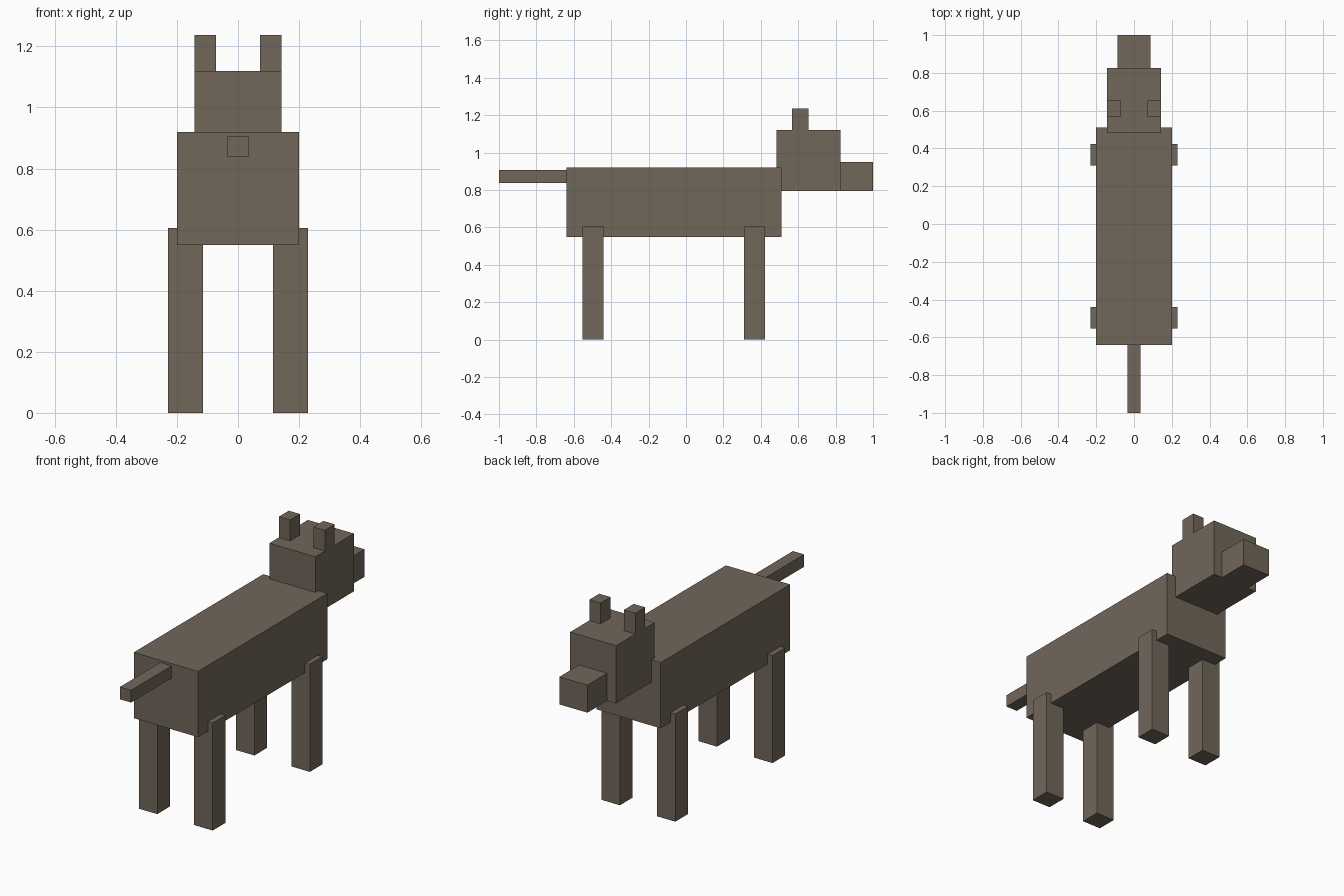
import bpy

if "Cube" in bpy.data.objects:
    bpy.data.objects.remove(bpy.data.objects["Cube"])

fur = bpy.data.materials.new("brown_grey_fur")
fur.diffuse_color = (0.165, 0.135, 0.102, 1.0)
fur.use_nodes = True
fur.node_tree.nodes["Principled BSDF"].inputs["Base Color"].default_value = fur.diffuse_color


def box(name, x, y, z):
    """Axis-aligned box from (min, max) extents."""
    bpy.ops.mesh.primitive_cube_add(size=1)
    obj = bpy.context.object
    obj.name = name
    for v in obj.data.vertices:
        v.co = [lo + (c + 0.5) * (hi - lo) for c, (lo, hi) in zip(v.co, (x, y, z))]
    obj.data.materials.append(fur)
    return obj


# Trunk, head, muzzle and tail on the centre line
box("body", (-0.20, 0.20), (-0.64, 0.51), (0.55, 0.92))
box("head", (-0.143, 0.143), (0.483, 0.825), (0.795, 1.12))
box("muzzle", (-0.087, 0.087), (0.825, 1.0), (0.795, 0.95))
box("tail", (-0.035, 0.035), (-1.0, -0.64), (0.838, 0.907))

# Ears and legs, mirrored left and right
for side, s in (("left", -1), ("right", 1)):
    def span(a, b):
        return tuple(sorted((s * a, s * b)))

    box(side + "_ear", span(0.072, 0.143), (0.567, 0.655), (1.12, 1.237))
    box(side + "_head_end_leg", span(0.115, 0.23), (0.31, 0.423), (0.0, 0.605))
    box(side + "_tail_end_leg", span(0.115, 0.23), (-0.553, -0.44), (0.0, 0.605))
